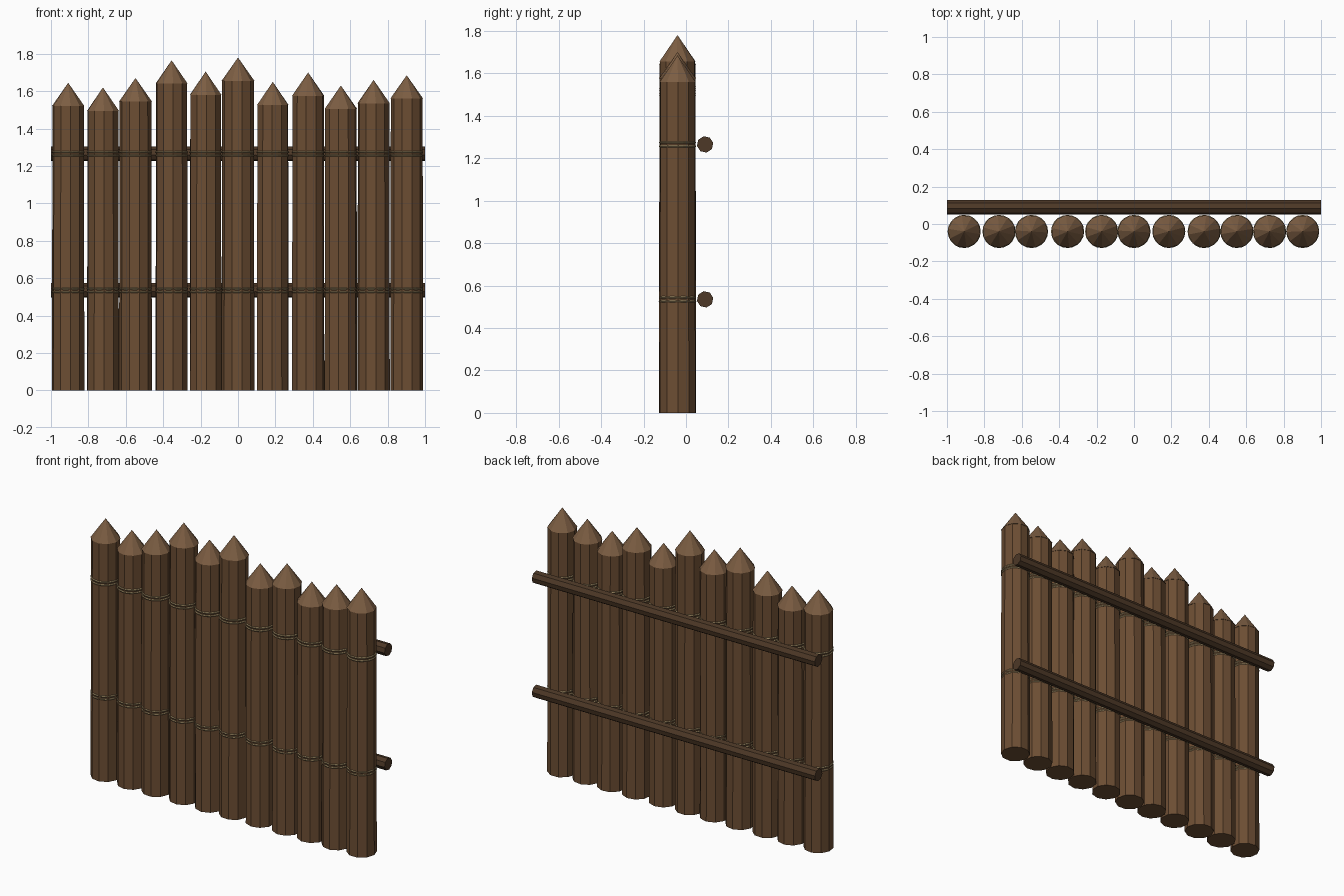
import bpy
import math
import random
from mathutils import Matrix

random.seed(4)

if "Cube" in bpy.data.objects:
    bpy.data.objects.remove(bpy.data.objects["Cube"], do_unlink=True)


def make_material(name, rgb):
    mat = bpy.data.materials.new(name)
    mat.use_nodes = True
    mat.diffuse_color = (*rgb, 1)
    bsdf = next(n for n in mat.node_tree.nodes if n.type == "BSDF_PRINCIPLED")
    bsdf.inputs["Base Color"].default_value = (*rgb, 1)
    bsdf.inputs["Roughness"].default_value = 0.9
    return mat


BARK = make_material("bark", (0.15, 0.075, 0.033))
CUT_WOOD = make_material("cut_wood", (0.2, 0.11, 0.055))
DARK_WOOD = make_material("dark_wood", (0.075, 0.04, 0.02))
ROPE = make_material("rope", (0.3, 0.22, 0.11))

POST_Y = -0.04
POST_R = 0.088
SIDES = 10
RAIL_Y = 0.09
RAIL_R = 0.039
RAIL_HEIGHTS = {"lower": 0.535, "upper": 1.265}
TIP_LENGTH = 0.125


def finish(name, mat):
    obj = bpy.context.object
    obj.name = name
    obj.data.materials.append(mat)
    return obj


def frustum(name, sides, r1, r2, depth, loc, mat, turn=0.0, tilt=0.0):
    bpy.ops.mesh.primitive_cone_add(vertices=sides, radius1=r1, radius2=r2, depth=depth)
    obj = finish(name, mat)
    obj.data.transform(Matrix.Translation(loc)
                       @ Matrix.Rotation(tilt, 4, "Y")
                       @ Matrix.Rotation(turn, 4, "Z"))
    return obj


def rope_ring(name, x, z):
    bpy.ops.mesh.primitive_torus_add(location=(x, POST_Y, z), major_segments=20,
                                     minor_segments=5, major_radius=0.0825,
                                     minor_radius=0.006)
    return finish(name, ROPE)


# Sharpened posts: centre x and tip height
posts = [(-0.908, 1.645), (-0.722, 1.62), (-0.548, 1.67), (-0.355, 1.765),
         (-0.173, 1.705), (0, 1.78), (0.186, 1.65), (0.375, 1.70),
         (0.55, 1.63), (0.725, 1.66), (0.902, 1.685)]

for i, (x, top) in enumerate(posts, 1):
    turn = random.uniform(0, math.tau / SIDES)
    shoulder = top - TIP_LENGTH
    frustum(f"post_{i}", SIDES, POST_R, POST_R - 0.003, shoulder,
            (x, POST_Y, shoulder / 2), BARK, turn)
    frustum(f"post_tip_{i}", SIDES, POST_R, 0, TIP_LENGTH,
            (x, POST_Y, shoulder + TIP_LENGTH / 2), CUT_WOOD, turn)
    # Double rope lashing at each rail
    for level, z in RAIL_HEIGHTS.items():
        for strand, dz in (("a", -0.009), ("b", 0.009)):
            rope_ring(f"{level}_lashing_{i}_{strand}", x, z + dz)

# Horizontal rails along the back
for level, z in RAIL_HEIGHTS.items():
    frustum(f"{level}_rail", 8, RAIL_R, RAIL_R, 2.0, (0, RAIL_Y, z),
            DARK_WOOD, math.radians(10), math.pi / 2)
